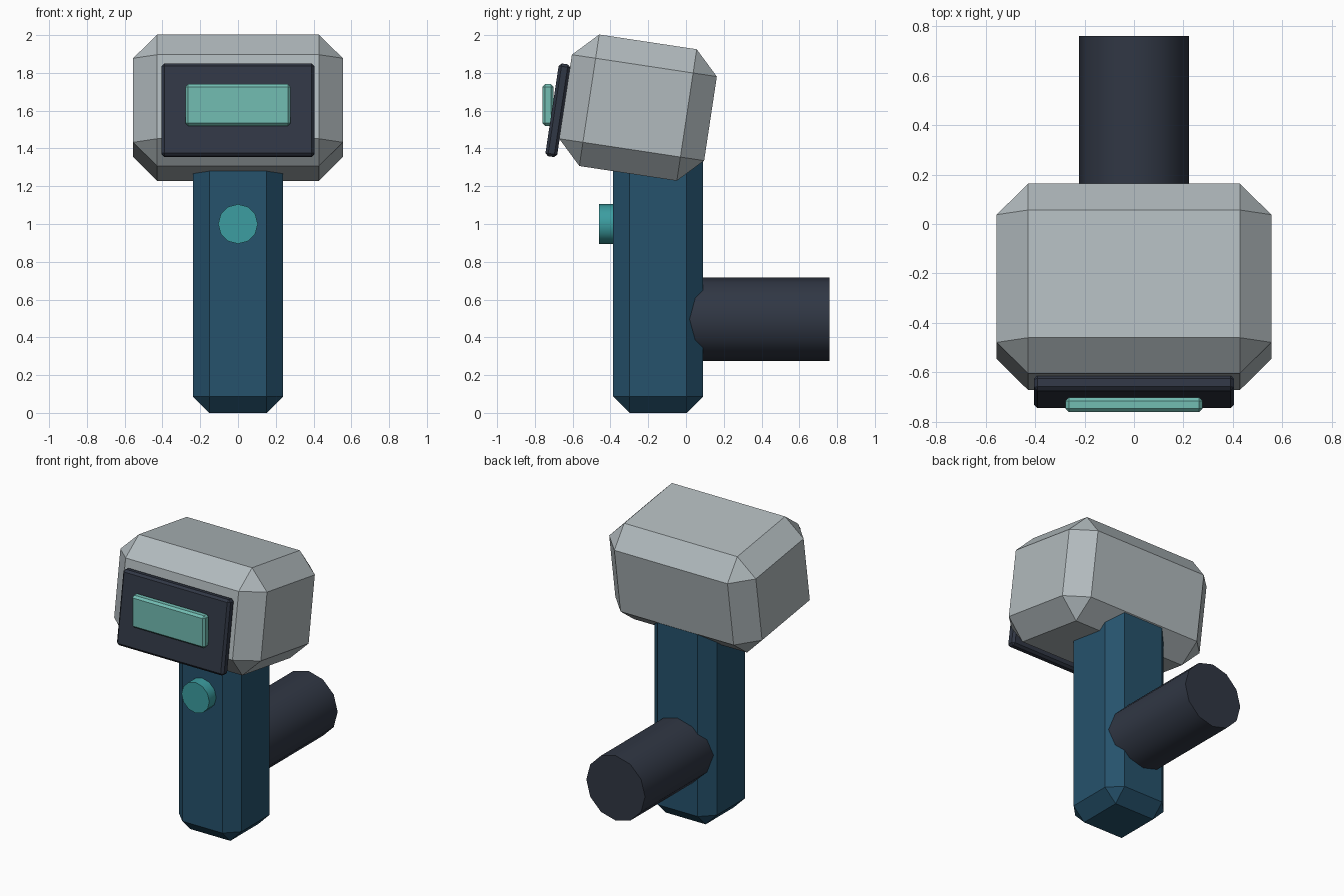
import bpy
import bmesh
import math
from mathutils import Matrix

cube = bpy.data.objects.get("Cube")
if cube:
    bpy.data.objects.remove(cube, do_unlink=True)

TILT = -0.15  # backward lean of the head and its screen


def material(name, rgb):
    mat = bpy.data.materials.new(name)
    mat.use_nodes = True
    mat.diffuse_color = (*rgb, 1)
    shader = next(n for n in mat.node_tree.nodes if n.type == 'BSDF_PRINCIPLED')
    shader.inputs["Base Color"].default_value = (*rgb, 1)
    return mat


light_grey = material("light grey", (0.44, 0.49, 0.51))
dark_slate = material("dark slate", (0.03, 0.038, 0.058))
deep_blue = material("deep blue", (0.019, 0.084, 0.15))
teal = material("teal", (0.045, 0.34, 0.355))
pale_aqua = material("pale aqua", (0.17, 0.51, 0.45))


def add_object(name, bm, mat, location, tilt=0.0):
    mesh = bpy.data.meshes.new(name)
    bm.to_mesh(mesh)
    bm.free()
    mesh.materials.append(mat)
    obj = bpy.data.objects.new(name, mesh)
    bpy.context.collection.objects.link(obj)
    obj.location = location
    obj.rotation_euler.x = tilt
    return obj


def chamfered_box(name, size, chamfer, mat, location, tilt=0.0):
    bm = bmesh.new()
    bmesh.ops.create_cube(bm, size=1)
    bmesh.ops.scale(bm, vec=size, verts=bm.verts)
    bmesh.ops.bevel(bm, geom=bm.edges[:], offset=chamfer, segments=1,
                    profile=0.5, affect='EDGES')
    return add_object(name, bm, mat, location, tilt)


def cylinder_along_y(name, radius, y_start, y_end, z, mat):
    bm = bmesh.new()
    bmesh.ops.create_cone(bm, cap_ends=True, segments=12, radius1=radius,
                          radius2=radius, depth=y_end - y_start,
                          matrix=Matrix.Rotation(math.pi / 2, 4, 'X'))
    obj = add_object(name, bm, mat, (0, (y_start + y_end) / 2, z))
    bpy.ops.object.select_all(action='DESELECT')
    obj.select_set(True)
    bpy.context.view_layer.objects.active = obj
    bpy.ops.object.shade_smooth_by_angle(angle=math.radians(40))
    return obj


# Upright handle, its top buried in the head
chamfered_box("handle", (0.475, 0.475, 1.5), 0.086, deep_blue, (0, -0.148, 0.75))

# Leaning head with a screen plate on its front
chamfered_box("head", (1.11, 0.776, 0.704), 0.127, light_grey,
              (0, -0.254, 1.616), TILT)
chamfered_box("screen_plate", (0.81, 0.063, 0.496), 0.015, dark_slate,
              (0, -0.678, 1.602), TILT)

# Upright display bar in front of the screen
chamfered_box("display_bar", (0.555, 0.058, 0.22), 0.014, pale_aqua,
              (0, -0.731, 1.63))

# Front button and rear barrel
cylinder_along_y("button", 0.105, -0.46, -0.34, 1.0, teal)
cylinder_along_y("rear_barrel", 0.222, -0.1, 0.76, 0.496, dark_slate)
